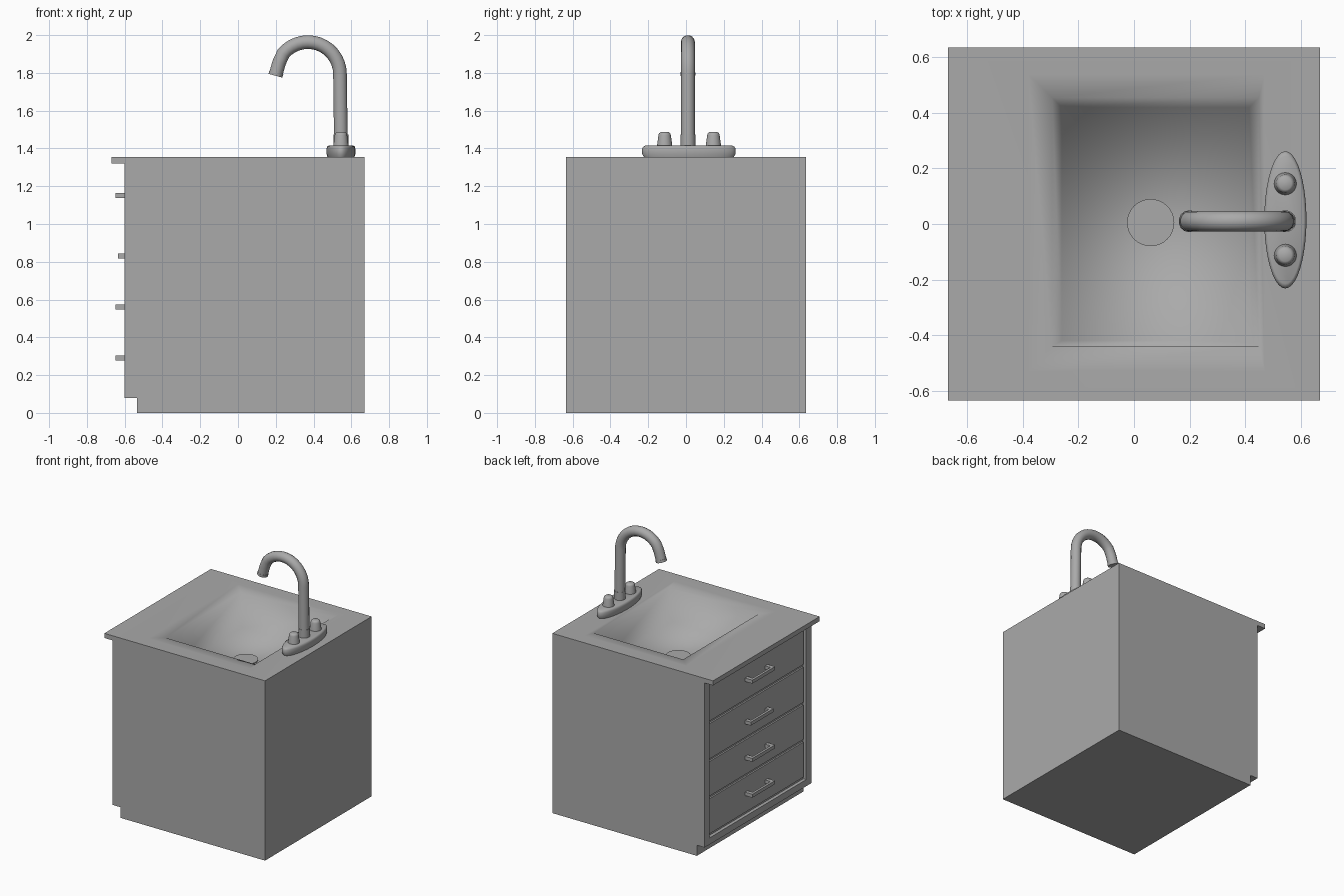
import bpy, bmesh, math
from mathutils import Matrix

old = bpy.data.objects.get("Cube")
if old:
    bpy.data.objects.remove(old, do_unlink=True)

TOP = 1.355
HALF = 0.635
PANEL = 0.575

grey = bpy.data.materials.new("plain_grey")
grey.use_nodes = True
grey.diffuse_color = (0.4, 0.4, 0.4, 1)
grey.node_tree.nodes["Principled BSDF"].inputs["Base Color"].default_value = (0.4, 0.4, 0.4, 1)


def add(name, bm, smooth=None):
    """Turn a bmesh into a named object."""
    bmesh.ops.recalc_face_normals(bm, faces=bm.faces)
    me = bpy.data.meshes.new(name)
    bm.to_mesh(me)
    bm.free()
    me.materials.append(grey)
    ob = bpy.data.objects.new(name, me)
    bpy.context.collection.objects.link(ob)
    if smooth:
        bpy.ops.object.select_all(action='DESELECT')
        ob.select_set(True)
        bpy.context.view_layer.objects.active = ob
        bpy.ops.object.shade_smooth_by_angle(angle=math.radians(smooth))
    return ob


def add_box(bm, x, y, z):
    m = Matrix.LocRotScale(
        [(a + b) / 2 for a, b in (x, y, z)], None, [b - a for a, b in (x, y, z)])
    bmesh.ops.create_cube(bm, size=1, matrix=m)


def extrude_profile(name, profile, y0, y1):
    """Extrude an x-z outline along y, leaving the top open for the counter."""
    bm = bmesh.new()
    face = bm.faces.new([bm.verts.new((x, y0, z)) for x, z in profile])
    new = bmesh.ops.extrude_face_region(bm, geom=[face], use_keep_orig=True)["geom"]
    bmesh.ops.translate(bm, vec=(0, y1 - y0, 0),
                        verts=[v for v in new if isinstance(v, bmesh.types.BMVert)])
    lids = [f for f in bm.faces if all(v.co.z > TOP - 0.001 for v in f.verts)]
    bmesh.ops.delete(bm, geom=lids, context='FACES')
    return add(name, bm)


def stack(name, centre, rings, sides=32, smooth=40):
    """Loft elliptical rings given as (x radius, y radius, z)."""
    bm = bmesh.new()
    loops = []
    for rx, ry, z in rings:
        loops.append([bm.verts.new((centre[0] + rx * math.cos(i * math.tau / sides),
                                    centre[1] + ry * math.sin(i * math.tau / sides), z))
                      for i in range(sides)])
    for a, b in zip(loops, loops[1:]):
        for i in range(sides):
            j = (i + 1) % sides
            bm.faces.new((a[i], a[j], b[j], b[i]))
    bm.faces.new(loops[0][::-1])
    bm.faces.new(loops[-1])
    return add(name, bm, smooth)


def tube(name, points, radius):
    cu = bpy.data.curves.new(name, 'CURVE')
    cu.dimensions = '3D'
    cu.bevel_depth = radius
    cu.bevel_resolution = 5
    cu.use_fill_caps = True
    sp = cu.splines.new('POLY')
    sp.points.add(len(points) - 1)
    for p, (x, z) in zip(sp.points, points):
        p.co = (x, 0.01, z, 1)
    sp.use_smooth = True
    cu.materials.append(grey)
    ob = bpy.data.objects.new(name, cu)
    bpy.context.collection.objects.link(ob)


# Cabinet: end panels with toe notch and counter overhang, recessed middle
lower = [(-0.6, 0.08), (-0.535, 0.08), (-0.535, 0), (0.67, 0)]
upper = [(0.67, TOP), (-0.67, TOP), (-0.67, 1.32), (-0.6, 1.32)]
recess = [(-0.6, 1.3), (-PANEL, 1.3), (-PANEL, 0.13), (-0.6, 0.13)]
extrude_profile("side_panel_left", lower + upper, PANEL, HALF)
extrude_profile("side_panel_right", lower + upper, -HALF, -PANEL)
extrude_profile("cabinet_body", lower + upper + recess, -PANEL, PANEL)

# Countertop flowing softly into the sunken basin: nested rectangles
bm = bmesh.new()
loops = []
for x0, x1, y0, y1, z in [(-0.67, 0.67, -HALF, HALF, TOP),
                          (-0.38, 0.47, -0.53, 0.54, TOP),
                          (-0.295, 0.45, -0.44, 0.455, TOP - 0.008),
                          (-0.26, 0.415, -0.42, 0.42, TOP - 0.25)]:
    loops.append([bm.verts.new((x, y, z))
                  for x, y in ((x0, y0), (x1, y0), (x1, y1), (x0, y1))])
for a, b in zip(loops, loops[1:]):
    for i in range(4):
        j = (i + 1) % 4
        bm.faces.new((a[i], a[j], b[j], b[i]))
bm.faces.new(loops[-1])
for f in bm.faces:
    f.smooth = True
add("countertop_and_basin", bm)
stack("drain", (0.06, 0.005), [(0.085, 0.085, TOP - 0.252), (0.085, 0.085, TOP - 0.243)])

# Drawers with bar handles: bottom, top, handle height, handle reach
for n, (z0, z1, hz, out) in enumerate([(1.0, 1.285, 1.15, 0.67),
                                       (0.715, 0.98, 0.83, 0.635),
                                       (0.435, 0.695, 0.56, 0.65),
                                       (0.15, 0.415, 0.29, 0.65)], 1):
    out = min(out, 0.648)
    bm = bmesh.new()
    add_box(bm, (-0.587, -0.57), (-0.56, 0.56), (z0, z1))
    add(f"drawer_front_{n}", bm)
    bm = bmesh.new()
    add_box(bm, (-out, -out + 0.018), (-0.135, 0.135), (hz - 0.013, hz + 0.013))
    for s in (-0.12, 0.12):
        add_box(bm, (-out + 0.002, -0.58), (s - 0.015, s + 0.015), (hz - 0.013, hz + 0.013))
    add(f"drawer_handle_{n}", bm)

# Tap: oval base, two knobs, collar, curved spout and nozzle
stack("tap_base", (0.545, 0.015), [(0.07, 0.235, TOP - 0.005), (0.076, 0.247, TOP + 0.015),
                                   (0.076, 0.247, 1.4), (0.073, 0.24, 1.41),
                                   (0.066, 0.23, 1.415)], 40, 50)
for side, y in (("left", 0.145), ("right", -0.113)):
    stack(f"tap_knob_{side}", (0.545, y), [(0.041, 0.041, 1.41), (0.033, 0.033, 1.47),
                                           (0.03, 0.03, 1.48), (0.022, 0.022, 1.486)], 20, 60)
stack("spout_collar", (0.545, 0.01), [(0.039, 0.039, 1.41), (0.039, 0.039, 1.475)])
arc = [(0.37 + 0.17 * math.cos(math.radians(t)), 1.793 + 0.17 * math.sin(math.radians(t)))
       for t in range(0, 141, 10)]
tube("spout", [(0.545, 1.41)] + arc + [(0.218, 1.855), (0.2, 1.793)], 0.037)
tube("nozzle", [(0.203, 1.803), (0.198, 1.785)], 0.039)
